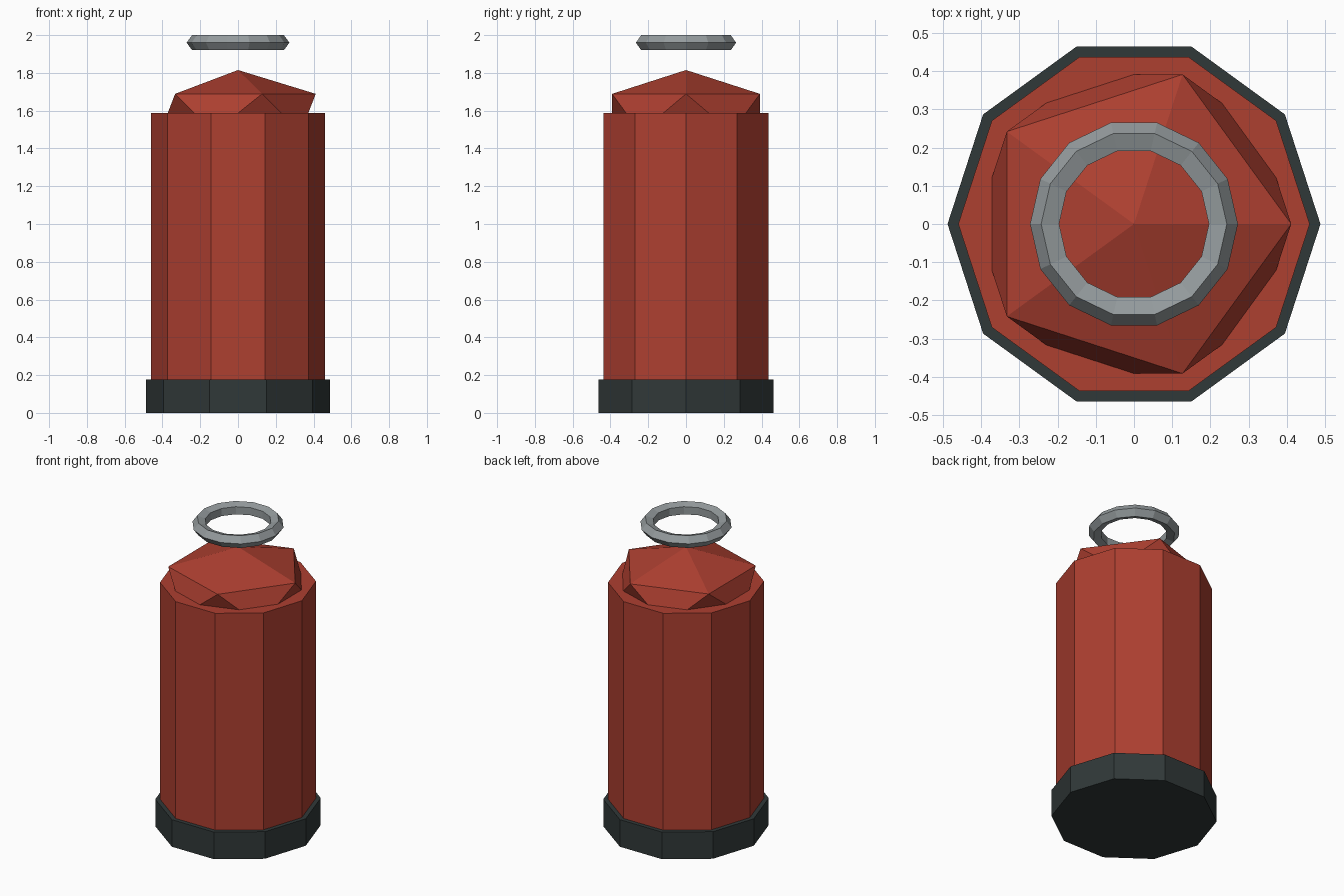
import bpy, bmesh
from math import sin, cos, tau

if "Cube" in bpy.data.objects:
    bpy.data.objects.remove(bpy.data.objects["Cube"])


def material(name, rgb):
    m = bpy.data.materials.new(name)
    m.diffuse_color = (*rgb, 1)
    m.use_nodes = True
    m.node_tree.nodes["Principled BSDF"].inputs["Base Color"].default_value = m.diffuse_color
    return m


def add_object(name, bm, mat):
    bmesh.ops.recalc_face_normals(bm, faces=bm.faces)
    me = bpy.data.meshes.new(name)
    bm.to_mesh(me)
    bm.free()
    me.materials.append(mat)
    ob = bpy.data.objects.new(name, me)
    bpy.context.collection.objects.link(ob)
    return ob


def lathe(name, profile, sides, mat, closed=False):
    """Revolve (radius, z) points; closed profiles make rings, open ones get caps."""
    bm = bmesh.new()
    rings = [[bm.verts.new((r * cos(tau * i / sides), r * sin(tau * i / sides), z))
              for i in range(sides)] for r, z in profile]
    pairs = list(zip(rings, rings[1:]))
    if closed:
        pairs.append((rings[-1], rings[0]))
    else:
        bm.faces.new(rings[0])
        bm.faces.new(rings[-1])
    for a, b in pairs:
        for i in range(sides):
            j = (i + 1) % sides
            bm.faces.new((a[i], a[j], b[j], b[i]))
    return add_object(name, bm, mat)


red = material("red_paint", (0.42, 0.05, 0.03))
dark = material("dark_rubber", (0.03, 0.04, 0.04))
steel = material("steel", (0.30, 0.33, 0.34))

# Ten-sided foot and tank
lathe("base", [(0.488, 0), (0.488, 0.176)], 10, dark)
lathe("body", [(0.46, 0.176), (0.46, 1.587)], 10, red)

# Flattened icosahedron dome, half sunk into the tank
bm = bmesh.new()
bmesh.ops.create_icosphere(bm, subdivisions=1, radius=1)
bmesh.ops.scale(bm, vec=(0.46, 0.46, 0.228), verts=bm.verts)
bmesh.ops.translate(bm, vec=(0, 0, 1.587), verts=bm.verts)
add_object("dome", bm, red)

# Floating ring with a five-sided section
section = [(0.23 + 0.042 * cos(tau * k / 5), 1.96 + 0.042 * sin(tau * k / 5))
           for k in range(5)]
lathe("top_ring", section, 14, steel, closed=True)
